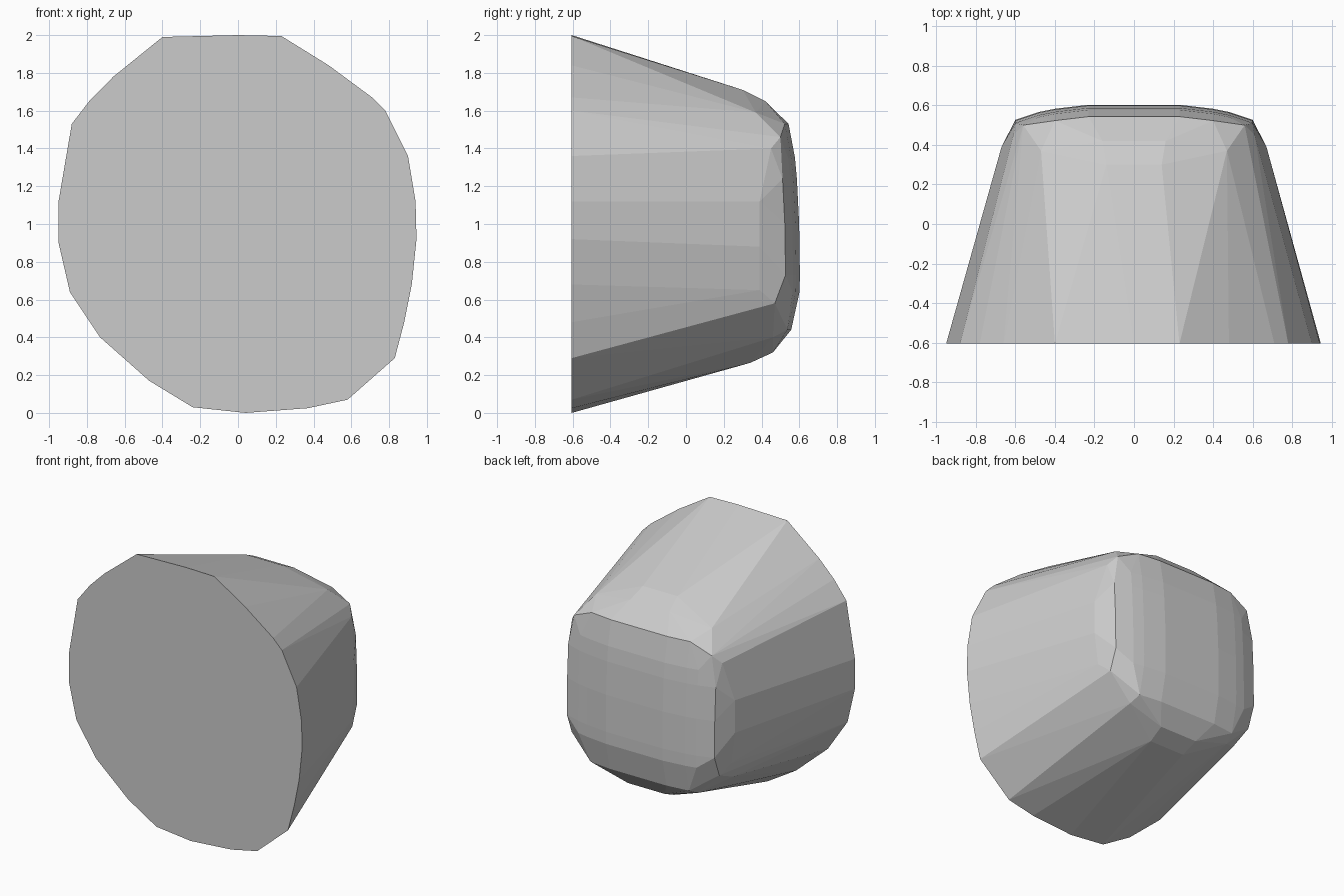
import bpy, bmesh

# Irregular flat front outline (x, z)
outline = [(-.40, 1.99), (0, 2.0), (.23, 1.995), (.48, 1.84), (.71, 1.67), (.78, 1.60),
           (.90, 1.36), (.94, 1.12), (.945, .92), (.92, .68), (.88, .48), (.83, .29),
           (.58, .07), (.37, .025), (.04, 0), (-.24, .03), (-.47, .17), (-.73, .40),
           (-.89, .64), (-.95, .90), (-.95, 1.12), (-.88, 1.53), (-.78, 1.66), (-.66, 1.78)]
points = [(x, -.605, z) for x, z in outline]

# Shoulder where the taper starts to round over, mirrored in x
shoulder = [(.67, .39, .88), (.67, .39, 1.12), (.14, .30, 1.71), (.60, .29, 1.48),
            (.64, .39, .65), (.60, .31, .51), (.42, .33, .37), (.14, .34, .265),
            (.16, .42, 1.65), (.47, .37, 1.59), (.61, .45, 1.40), (.56, .50, 1.46),
            (.60, .47, .58), (.42, .46, .40), (.15, .46, .32)]
points += [(s * x, y, z) for x, y, z in shoulder for s in (-1, 1)]

# Slightly domed back: depth falls off with x column and z row
columns = [(0, 0), (.23, .002), (.40, .022), (.48, .038), (.60, .078)]
rows = [(1.53, .06, .4), (1.35, .026, .5), (1.24, .016, .6), (1.0, .004, .6),
        (.73, 0, .6), (.64, .002, .5), (.44, .046, .4)]
points += [(s * x, .605 - f - g, z) for x, f in columns
           for z, g, limit in rows if x <= limit for s in (-1, 1)]

# Wrap everything in one faceted convex body
bm = bmesh.new()
for p in points:
    bm.verts.new(p)
bmesh.ops.remove_doubles(bm, verts=bm.verts, dist=.001)
hull = bmesh.ops.convex_hull(bm, input=bm.verts)
bmesh.ops.delete(bm, geom=[v for v in bm.verts if not v.link_faces], context='VERTS')
bmesh.ops.dissolve_limit(bm, angle_limit=.03, verts=bm.verts, edges=bm.edges)
bmesh.ops.recalc_face_normals(bm, faces=bm.faces)
mesh = bpy.data.meshes.new("faceted_plug")
bm.to_mesh(mesh)
bm.free()
bpy.context.collection.objects.link(bpy.data.objects.new("faceted_plug", mesh))
